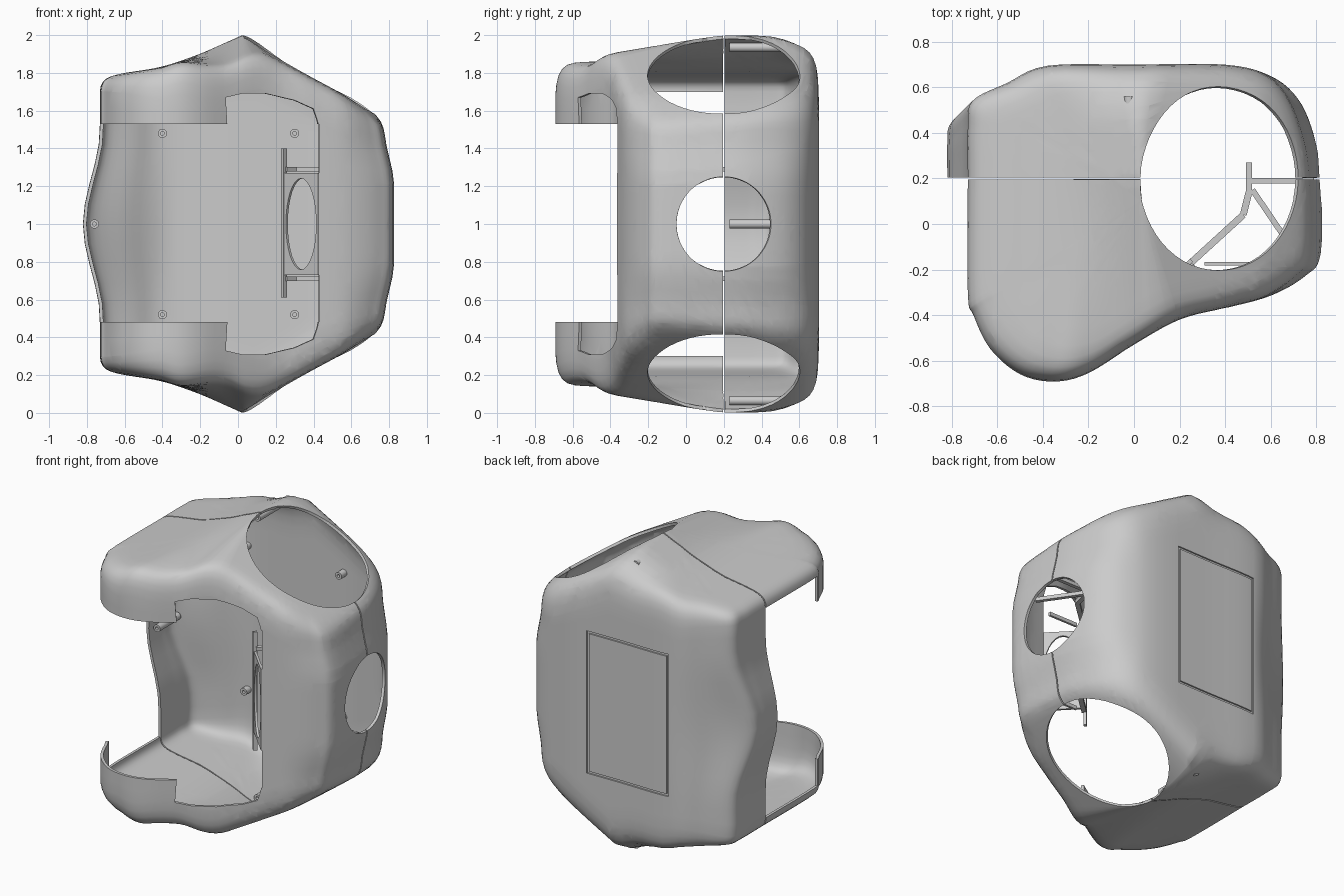
import bpy, bmesh, math
from mathutils import Vector, Matrix

if "Cube" in bpy.data.objects:
    bpy.data.objects.remove(bpy.data.objects["Cube"])

grey = bpy.data.materials.new("matte grey")
grey.use_nodes = True
grey.diffuse_color = (0.6, 0.6, 0.6, 1)
grey.node_tree.nodes["Principled BSDF"].inputs["Base Color"].default_value = (0.6, 0.6, 0.6, 1)


def finish(name, bm):
    mesh = bpy.data.meshes.new(name)
    bm.to_mesh(mesh)
    bm.free()
    mesh.materials.append(grey)
    ob = bpy.data.objects.new(name, mesh)
    bpy.context.collection.objects.link(ob)
    return ob


def shade(ob):
    bpy.ops.object.select_all(action='DESELECT')
    ob.select_set(True)
    bpy.context.view_layer.objects.active = ob
    bpy.ops.object.shade_smooth_by_angle(angle=math.radians(35))


def apply(ob, mod):
    bpy.context.view_layer.objects.active = ob
    bpy.ops.object.modifier_apply(modifier=mod.name)
    shade(ob)


def cut(ob, cutter):
    mod = ob.modifiers.new("cut", 'BOOLEAN')
    mod.operation, mod.solver, mod.object = 'DIFFERENCE', 'EXACT', cutter
    apply(ob, mod)
    bpy.data.objects.remove(cutter)


def rod(name, a, b, r, stretch=1, sides=32):
    a, b = Vector(a), Vector(b)
    mid = (a + b) / 2
    turn = (b - a).to_track_quat('Z', 'Y').to_matrix().to_4x4()
    bm = bmesh.new()
    bmesh.ops.create_cone(bm, cap_ends=True, segments=sides, radius1=r, radius2=r, depth=(b - a).length)
    bmesh.ops.transform(bm, matrix=Matrix.Translation(mid) @ Matrix.Diagonal((1, 1, stretch, 1)) @ turn, verts=bm.verts)
    return finish(name, bm)


def beam(name, a, b, width, z0, z1):
    """Upright bar between two plan points."""
    d = Vector(b) - Vector(a)
    mid = (Vector(a) + Vector(b)) / 2
    bm = bmesh.new()
    place = (Matrix.Translation((*mid, (z0 + z1) / 2)) @ Matrix.Rotation(math.atan2(d.y, d.x), 4, 'Z')
             @ Matrix.Diagonal((d.length, width, z1 - z0, 1)))
    bmesh.ops.create_cube(bm, size=1, matrix=place)
    return finish(name, bm)


def split(bm, faces, planes):
    """Knife the faces along a convex set of (point, outward normal) planes; return those inside."""
    for co, no in planes:
        co, no = Vector(co), Vector(no)
        geom = list({v for f in faces for v in f.verts}) + list({e for f in faces for e in f.edges}) + list(faces)
        out = bmesh.ops.bisect_plane(bm, geom=geom, dist=1e-5, plane_co=co, plane_no=no)
        faces = [f for f in out["geom"] if isinstance(f, bmesh.types.BMFace)
                 and (f.calc_center_median() - co).dot(no) < 0]
    return faces


def remove(bm, test, planes):
    faces = [f for f in bm.faces if test(f.calc_center_median())]
    bmesh.ops.delete(bm, geom=split(bm, faces, planes), context='FACES')


def port(bm, centre, axis, radius):
    """Round opening along an axis."""
    centre, axis = Vector(centre), Vector(axis).normalized()
    u = axis.orthogonal().normalized()
    planes = [(centre - axis * .2, -axis)]
    for k in range(56):
        n = Matrix.Rotation(k * math.tau / 56, 3, axis) @ u
        planes.append((centre + n * radius, n))
    remove(bm, lambda c: (c - centre).length < radius + .25, planes)


def lerp_table(t, table):
    for (a, u), (b, v) in zip(table, table[1:]):
        if t <= b:
            return u + (v - u) * (t - a) / (b - a)
    return table[-1][1]


def ramp(t, a, b):
    t = min(1, max(0, (t - a) / (b - a)))
    return t * t * (3 - 2 * t)


# Plan outline of the body
plan = [(-.73, -.3), (-.73, .2), (-.73, .42), (-.71, .54), (-.56, .618), (-.38, .695), (0, .7), (.4, .7), (.6, .65),
        (.72, .55), (.79, .39), (.82, .2), (.82, -.13), (.75, -.23), (.6, -.315), (.4, -.37),
        (.2, -.42), (0, -.53), (-.2, -.655), (-.35, -.692), (-.5, -.66), (-.63, -.55), (-.705, -.4)]
outline = []
for i in range(len(plan)):
    p0, p1, p2, p3 = (Vector(plan[(i + k) % len(plan)]) for k in (-1, 0, 1, 2))
    for s in range(5):
        t = s / 5
        outline.append(0.5 * (2 * p1 + (p2 - p0) * t + (2 * p0 - 5 * p1 + 4 * p2 - p3) * t * t
                              + (3 * p1 - p0 - 3 * p2 + p3) * t ** 3))
CENTRE = Vector((.03, .1))
CROWN = [(-.9, 1.765), (-.7, 1.785), (-.4, 1.83), (-.2, 1.9), (.03, 2.003), (.4, 2.16), (.9, 2.4)]
WALL = (0, .15, .3, .45, .6, .75, .88, 1)
ROUND = [(.993, .65), (.98, .4), (.955, .2), (.92, .08), (.87, .02)]
CAP = (.8, .7, .6, .5, .4, .3, .2, .1)


def crown(x, y):
    """Height of the top: a saddle on the left meeting a sloped plane on the right."""
    front = .175 * max(0, .2 - y)
    back = 1.2 * max(0, y - .4) ** 2
    left = lerp_table(x, CROWN) - (front + back) * ramp(x, -.35, 0)
    right = 2.003 - (x - .03) * .55 - .4 * front - .7 * back
    k = .015 + .15 * max(0, .1 - y)
    blend = max(0, k - abs(left - right))
    return min(left, right) - blend * blend / (4 * k)


def shell_point(p, scale, level, depth):
    x, y = CENTRE + (p - CENTRE) * scale
    radius = lerp_table(x, [(-1, .08), (-.7, .08), (-.4, .17), (.5, .18), (.8, .08), (1, .08)])
    top = crown(x, y)
    z = 1 + level * (top - radius - 1) if depth is None else top - radius * depth
    if x > 0:
        x -= .05 * ramp(z, 1.2, 1.5) * ramp(x, .5, .8)
    # Flared, chamfered rear corner at mid height
    flare = .09 * ramp(.5 - abs(z - 1), 0, .5) * min(1, max(0, (-x - .38) / .34))
    return x - flare, y - flare * ramp(y, .25, .5), z


def full_skin():
    rings = [(1, f, None) for f in WALL] + [(s, 0, d) for s, d in ROUND] + [(s, 0, 0) for s in CAP]
    n = len(outline)
    bm = bmesh.new()
    for sign in (1, -1):
        loops = []
        for ring in rings:
            pts = [shell_point(p, *ring) for p in outline]
            loops.append([bm.verts.new((x, y, 1 + sign * (z - 1))) for x, y, z in pts])
        for a, b in zip(loops, loops[1:]):
            for i in range(n):
                bm.faces.new((a[i], a[(i + 1) % n], b[(i + 1) % n], b[i]))
        tip = bm.verts.new((*CENTRE, 1 + sign * (crown(*CENTRE) - 1)))
        for i in range(n):
            bm.faces.new((loops[-1][i], loops[-1][(i + 1) % n], tip))
    bmesh.ops.remove_doubles(bm, verts=bm.verts, dist=.0002)
    bmesh.ops.recalc_face_normals(bm, faces=bm.faces)
    # Sloped round ports above and below, round port on the side
    for sign in (1, -1):
        port(bm, (.38, .2, 1 + sign * .8), (.496, 0, sign * .868), .403)
    port(bm, (.8, .2, 1), (1, 0, 0), .25)
    return bm


def thicken(name, bm):
    ob = finish(name, bm)
    mod = ob.modifiers.new("wall", 'SOLIDIFY')
    mod.thickness, mod.offset = .018, -1
    apply(ob, mod)
    return ob


def rect(x0, x1, z0, z1):
    return [((x0, 0, 0), (-1, 0, 0)), ((x1, 0, 0), (1, 0, 0)), ((0, 0, z0), (0, 0, -1)), ((0, 0, z1), (0, 0, 1))]


# Front half with its face opening, corner lobes and open side
bm = full_skin()
remove(bm, lambda c: True, [((0, .196, 0), (0, -1, 0))])
remove(bm, lambda c: True, rect(-2, .43, .48, 1.53))
lobe = [(-.055, .5), (-.065, .67), (.02, .69), (.15, .69), (.3, .655), (.4, .61), (.42, .55), (.43, .5)]
for s in (1, -1):
    remove(bm, lambda c: c.y < -.15 and abs(c.x - .2) < .4,
           [((a[0], 0, 1 + s * a[1]), (a[1] - b[1], 0, s * (b[0] - a[0]))) for a, b in zip(lobe, lobe[1:])]
           + [((0, 0, 1 + s * .5), (0, 0, -s))])
remove(bm, lambda c: c.x < -.5, rect(-2, -.62, .3, 1.7) + [((0, -.35, 0), (0, -1, 0))])
thicken("front_shell", bm)

# Rear half
bm = full_skin()
remove(bm, lambda c: True, [((0, .204, 0), (0, 1, 0))])
rear = thicken("rear_shell", bm)

# Grooved panel outline sunk into the outer skin only
bm = bmesh.new()
bm.from_mesh(rear.data)
panel = split(bm, [f for f in bm.faces if f.calc_center_median().y > .66 and f.normal.y > .5],
              rect(-.36, .24, .53, 1.48))
inner = set(split(bm, panel, rect(-.344, .224, .546, 1.464)))
groove = []
for f in bm.faces:
    c = f.calc_center_median()
    if c.y > .66 and f.normal.y > .5 and -.36 < c.x < .24 and .53 < c.z < 1.48 and f not in inner:
        groove.append(f)
sunk = bmesh.ops.extrude_face_region(bm, geom=groove)["geom"]
bmesh.ops.translate(bm, vec=(0, -.01, 0), verts=[v for v in sunk if isinstance(v, bmesh.types.BMVert)])
bmesh.ops.delete(bm, geom=[f for f in groove if f.is_valid], context='FACES')
bm.to_mesh(rear.data)
bm.free()
shade(rear)

# Screw posts
posts = [(-.76, 1, .23, .45)]
for s in (1, -1):
    posts += [(-.4, 1 + s * .48, .63, .68), (.3, 1 + s * .48, .63, .69), (-.02, 1 + s * .935, .23, .56)]
for x, z, ya, yb in posts:
    post = rod("screw_post", (x, ya, z), (x, yb, z), .024, sides=24)
    cut(post, rod("cutter", (x, ya - .02, z), (x, ya + .03, z), .01, sides=16))

# Inner bracket: slotted upright plate and braces
plate = beam("bracket_plate", (.43, -.36), (.245, -.17), .015, .73, 1.27)
cut(plate, rod("cutter", (.24, -.37, 1), (.44, -.16, 1), .115, stretch=2.1))
beam("bracket_lip", (.25, -.175), (.237, -.162), .025, .61, 1.4)
braces = [((.51, .19), (.79, .19), .025), ((.505, .13), (.505, .27), .025), ((.505, .14), (.48, .04), .03),
          ((.48, .04), (.25, -.17), .03), ((.52, .15), (.69, -.1), .025), ((.31, -.175), (.52, -.175), .015)]
for zc in (.71, 1.29):
    for a, b, w in braces:
        beam("bracket_brace", a, b, w, zc - .012, zc + .012)
